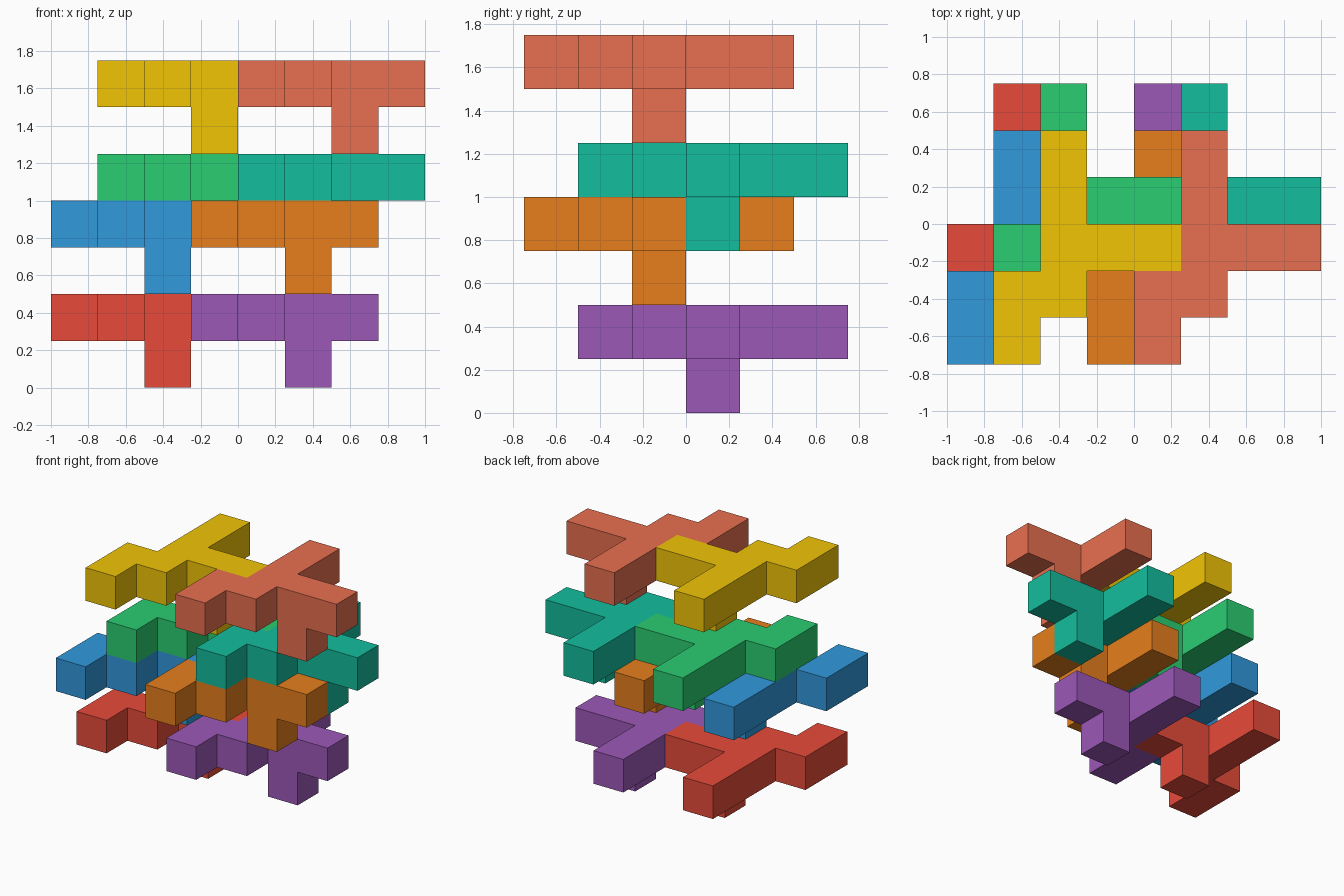
import bpy, bmesh
from mathutils import Vector

if "Cube" in bpy.data.objects:
    bpy.data.objects.remove(bpy.data.objects["Cube"])

U = 0.25                              # size of one cube cell
ORIGIN = Vector((-1.0, -0.75, 0.0))   # lower corner of the whole stack

# Every piece: a flat eight-cell cross plus one peg hanging underneath
PIECE = [(0, 0, 0), (0, 1, 0), (1, 1, 0), (1, 2, 0), (1, 3, 0), (1, 4, 0),
         (2, 2, 0), (3, 2, 0), (2, 2, -1)]


def add_piece(name, offset, rgb):
    cells = {tuple(a + b for a, b in zip(c, offset)) for c in PIECE}
    bm = bmesh.new()
    for cell in cells:
        for axis in range(3):
            for side in (0, 1):
                step = list(cell)
                step[axis] += 2 * side - 1
                if tuple(step) in cells:
                    continue          # inner wall, not needed
                corners = []
                for p, q in ((0, 0), (1, 0), (1, 1), (0, 1)):
                    k = Vector(cell)
                    k[axis] += side
                    k[(axis + 1) % 3] += p
                    k[(axis + 2) % 3] += q
                    corners.append(bm.verts.new(ORIGIN + k * U))
                bm.faces.new(corners)
    bmesh.ops.remove_doubles(bm, verts=bm.verts, dist=1e-4)
    bmesh.ops.recalc_face_normals(bm, faces=bm.faces)
    bmesh.ops.dissolve_limit(bm, angle_limit=0.01, verts=bm.verts, edges=bm.edges)
    mesh = bpy.data.meshes.new(name)
    bm.to_mesh(mesh)
    bm.free()
    obj = bpy.data.objects.new(name, mesh)
    bpy.context.collection.objects.link(obj)
    mat = bpy.data.materials.new(name + "_paint")
    mat.diffuse_color = (*[(c / 255) ** 2.2 for c in rgb], 1)
    mat.use_nodes = True
    mat.node_tree.nodes["Principled BSDF"].inputs["Base Color"].default_value = mat.diffuse_color
    mesh.materials.append(mat)


# Four layers of two interlocking pieces, from the bottom up
LAYERS = [
    ((0, 1, 1), ("red", (231, 76, 60)), ("purple", (155, 89, 182))),
    ((0, 0, 3), ("blue", (52, 152, 219)), ("orange", (230, 126, 34))),
    ((1, 1, 4), ("green", (46, 204, 113)), ("teal", (26, 188, 156))),
    ((1, 0, 6), ("yellow", (241, 196, 15)), ("salmon", (231, 111, 81))),
]
for (x, y, z), left, right in LAYERS:
    add_piece(left[0] + "_piece", (x, y, z), left[1])
    add_piece(right[0] + "_piece", (x + 3, y, z), right[1])
